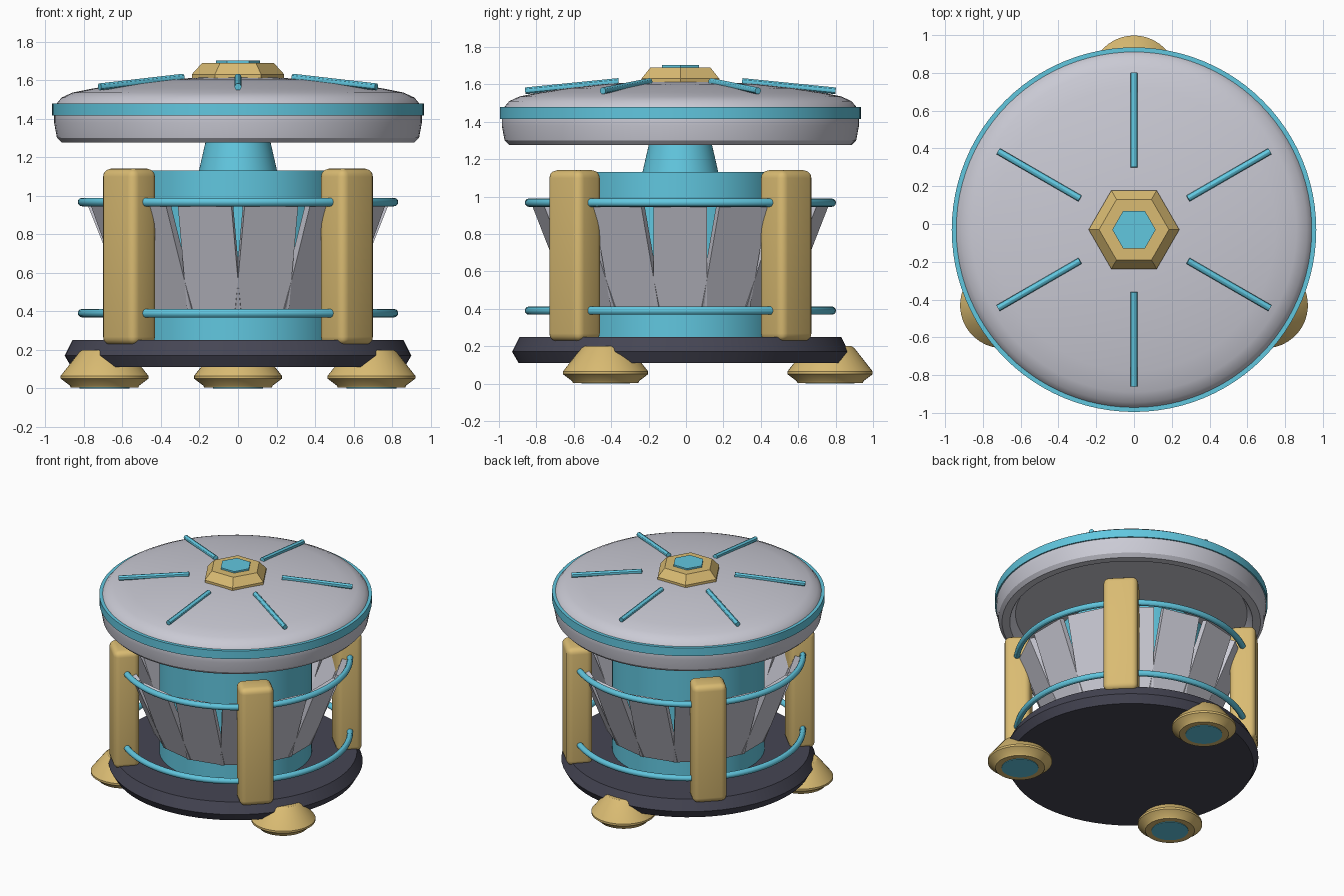
import bpy, bmesh
from math import sin, cos, pi, radians, atan2, hypot
from mathutils import Matrix, Vector

cube = bpy.data.objects.get("Cube")
if cube:
    bpy.data.objects.remove(cube, do_unlink=True)

CENTRE = Matrix.Translation((0, -0.03, 0))  # common axis of the round parts


def material(name, rgb):
    m = bpy.data.materials.new(name)
    m.use_nodes = True
    m.diffuse_color = (*rgb, 1)
    m.node_tree.nodes["Principled BSDF"].inputs["Base Color"].default_value = (*rgb, 1)
    return m


TEAL = material("teal", (0.12, 0.57, 0.74))
GOLD = material("gold", (0.70, 0.50, 0.17))
GREY = material("light_grey", (0.59, 0.59, 0.66))
DARK = material("dark_slate", (0.06, 0.06, 0.088))


def finish(bm, name, mat, matrix=Matrix(), smooth=True):
    bmesh.ops.recalc_face_normals(bm, faces=bm.faces)
    mesh = bpy.data.meshes.new(name)
    bm.to_mesh(mesh)
    bm.free()
    mesh.materials.append(mat)
    if smooth:
        mesh.shade_smooth()
        mesh.set_sharp_from_angle(angle=radians(30))
    obj = bpy.data.objects.new(name, mesh)
    obj.matrix_world = CENTRE @ matrix
    bpy.context.collection.objects.link(obj)
    return obj


def lathe(name, profile, mat, steps=64, matrix=Matrix(), smooth=True):
    """Turn (radius, height) points around z; the profile starts and ends on the axis or closes."""
    bm = bmesh.new()
    pts = [bm.verts.new((r, 0, z)) for r, z in profile]
    edges = [bm.edges.new(p) for p in zip(pts, pts[1:])]
    bmesh.ops.spin(bm, geom=pts + edges, cent=(0, 0, 0), axis=(0, 0, 1),
                   angle=2 * pi, steps=steps, use_duplicate=False)
    bmesh.ops.remove_doubles(bm, verts=bm.verts, dist=1e-4)
    return finish(bm, name, mat, matrix, smooth)


def box(name, size, mat, matrix, bevel=0):
    bm = bmesh.new()
    bmesh.ops.create_cube(bm, size=1, matrix=Matrix.Diagonal((*size, 1)))
    if bevel:
        bmesh.ops.bevel(bm, geom=bm.edges[:], offset=bevel, segments=4,
                        profile=0.5, affect='EDGES')
    return finish(bm, name, mat, matrix, bool(bevel))


def tube(name, points, radius, mat, matrix, sides=12):
    """Sweep a circle along points lying in planes that contain or surround the z axis."""
    bm = bmesh.new()
    rings = []
    for i, p in enumerate(points):
        ahead = points[min(i + 1, len(points) - 1)] - points[max(i - 1, 0)]
        side = ahead.cross(Vector((0, 0, 1))).normalized()
        up = side.cross(ahead).normalized()
        rings.append([bm.verts.new(p + radius * (side * cos(a) + up * sin(a)))
                      for a in (2 * pi * k / sides for k in range(sides))])
    for a, b in zip(rings, rings[1:]):
        for k in range(sides):
            n = (k + 1) % sides
            bm.faces.new((a[k], a[n], b[n], b[k]))
    bm.faces.new(rings[0])
    bm.faces.new(rings[-1])
    return finish(bm, name, mat, matrix)


def turn(degrees):
    return Matrix.Rotation(radians(degrees), 4, 'Z')


# Base plate, core and neck
lathe("base_plate", [(0, 0.11), (0.865, 0.11), (0.9, 0.17), (0.86, 0.25), (0, 0.25)], DARK)
lathe("core", [(0, 0.24), (0.54, 0.24), (0.54, 1.13), (0, 1.13)], TEAL)
lathe("neck", [(0, 1.12), (0.205, 1.12), (0.15, 1.36), (0, 1.36)], TEAL)

# Three feet with coloured pads underneath
for i in range(3):
    place = turn(90 + 120 * i) @ Matrix.Translation((0.8, 0, 0))
    lathe(f"foot_{i + 1}", [(0, 0.004), (0.175, 0.004), (0.18, 0.014), (0.228, 0.05),
                            (0.228, 0.065), (0.13, 0.19), (0.115, 0.2), (0, 0.2)],
          GOLD, 40, place)
    lathe(f"foot_pad_{i + 1}", [(0, 0), (0.13, 0), (0.13, 0.006), (0, 0.006)], TEAL, 40, place)

# Flared ring of overlapping flat panels
low, high = Vector((0.56, 0.40)), Vector((0.78, 0.95))
run = high - low
thick = 0.04
tilt = Matrix.Rotation(atan2(run.x, run.y), 4, 'Y')
middle = (low + high) / 2
for i in range(14):
    place = (turn(360 / 14 * i) @ Matrix.Translation((middle.x, 0, middle.y))
             @ tilt @ Matrix.Translation((-thick / 2, 0, 0)))
    box(f"panel_{i + 1}", (thick, 0.285, hypot(*run)), GREY, place)

# Four rounded pillars, and rail arcs between them
for i in range(4):
    place = turn(45 + 90 * i) @ Matrix.Translation((0.8, 0, 0.683))
    box(f"pillar_{i + 1}", (0.185, 0.245, 0.915), GOLD, place, 0.042)
    for label, z in (("lower", 0.39), ("upper", 0.967)):
        arc = [Vector((0.81 * cos(a), 0.81 * sin(a), z))
               for a in (radians(-37 + 74 * k / 24) for k in range(25))]
        tube(f"{label}_rail_{i + 1}", arc, 0.022, TEAL, turn(90 * i))

# Canopy: domed top, hollow underside and a band round the rim
lathe("canopy", [(0, 1.34), (0.82, 1.34), (0.86, 1.275), (0.915, 1.275), (0.94, 1.3),
                 (0.955, 1.38), (0.955, 1.45), (0.94, 1.48), (0.915, 1.51), (0.86, 1.535),
                 (0.75, 1.557), (0.6, 1.58), (0.4, 1.602), (0.2, 1.613), (0, 1.616)], GREY, 96)
lathe("canopy_band", [(0.94, 1.415), (0.965, 1.415), (0.965, 1.478), (0.94, 1.478),
                      (0.94, 1.415)], TEAL, 96)

# Six spokes lying on the dome
for i in range(6):
    tube(f"spoke_{i + 1}", [Vector((0.33, 0, 1.615)), Vector((0.83, 0, 1.565))],
         0.018, TEAL, turn(30 + 60 * i))

# Six-sided cap with a coloured top
lathe("cap", [(0, 1.6), (0.24, 1.6), (0.24, 1.63), (0.185, 1.69), (0, 1.69)],
      GOLD, 6, smooth=False)
lathe("cap_top", [(0, 1.685), (0.115, 1.685), (0.115, 1.702), (0, 1.702)],
      TEAL, 6, smooth=False)
